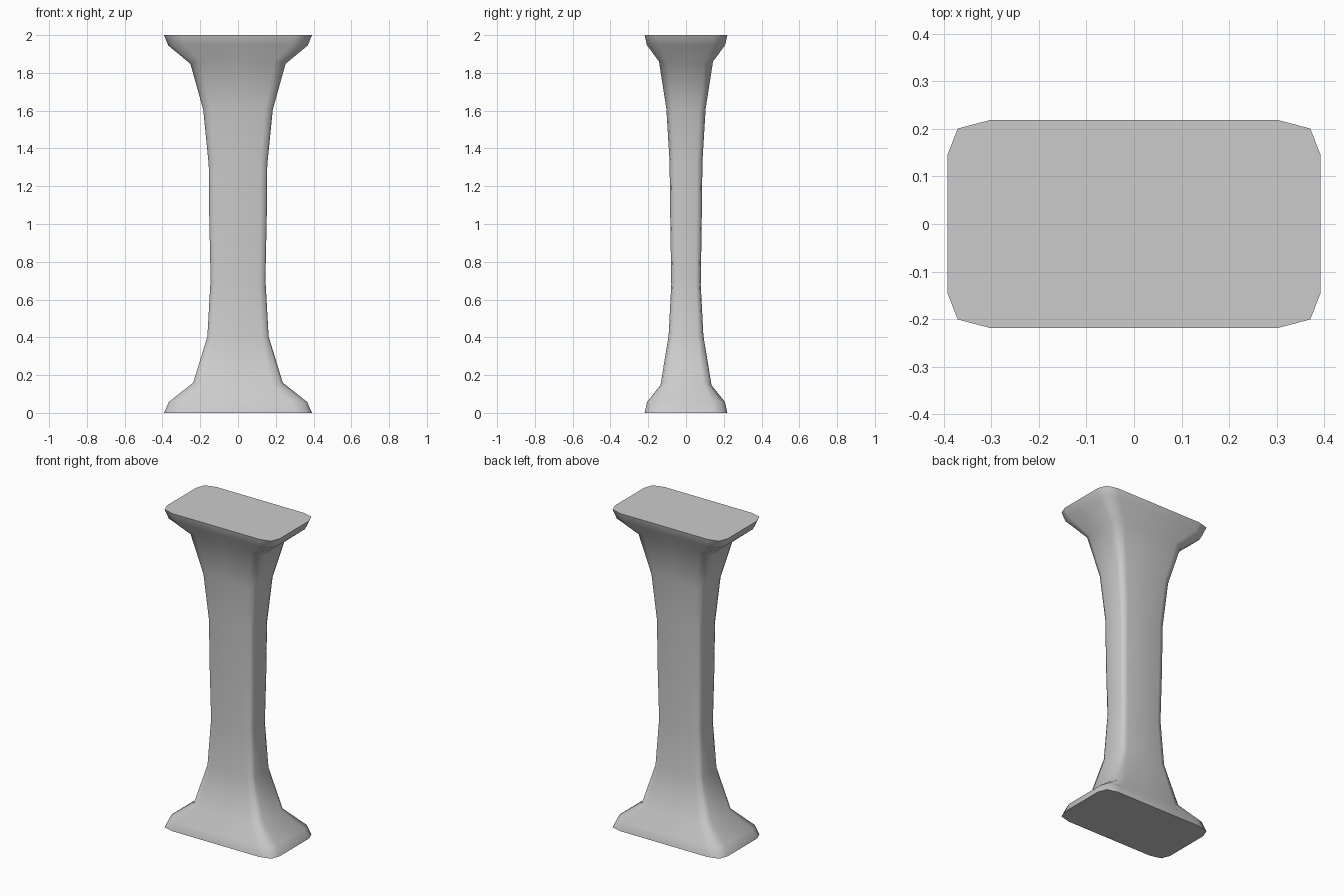
import bpy, bmesh, math

if "Cube" in bpy.data.objects:
    bpy.data.objects.remove(bpy.data.objects["Cube"])

# Rings from bottom to top: (z on x sides, half width x, z on y sides, half width y)
RINGS = [
    (0.0, 0.392, 0.0, 0.219),
    (0.058, 0.366, 0.058, 0.206),
    (0.16, 0.237, 0.147, 0.135),
    (0.405, 0.162, 0.41, 0.092),
    (0.71, 0.145, 0.68, 0.078),
    (1.02, 0.152, 1.0, 0.083),
    (1.315, 0.155, 1.33, 0.087),
    (1.605, 0.184, 1.61, 0.104),
    (1.848, 0.252, 1.86, 0.143),
    (1.945, 0.369, 1.947, 0.207),
    (2.0, 0.392, 2.0, 0.219),
]

# One rounded corner, as fractions of the half widths, with blend between the two z values
CORNER = [(1.0, 0.0, 0.0), (1.0, 0.67, 0.0), (0.946, 0.917, 0.5), (0.77, 1.0, 1.0), (0.0, 1.0, 1.0)]


def outline():
    """Mirror the corner round all four quadrants, counter-clockwise."""
    pts = CORNER[:-1]
    pts = pts + [(-x, y, t) for x, y, t in reversed(CORNER[1:])]
    return pts + [(-x, -y, t) for x, y, t in pts]


bm = bmesh.new()
shape = outline()
n = len(shape)
rings = []
for zx, hx, zy, hy in RINGS:
    rings.append([bm.verts.new((x * hx, y * hy, zx + (zy - zx) * t)) for x, y, t in shape])

# Flared sides
for a, b in zip(rings, rings[1:]):
    for i in range(n):
        j = (i + 1) % n
        bm.faces.new((a[i], a[j], b[j], b[i]))

# Flat caps
bm.faces.new(rings[0][::-1])
bm.faces.new(rings[-1])
bmesh.ops.recalc_face_normals(bm, faces=bm.faces)

mesh = bpy.data.meshes.new("pillar")
bm.to_mesh(mesh)
bm.free()
pillar = bpy.data.objects.new("pillar", mesh)
bpy.context.collection.objects.link(pillar)

# Smooth body, sharp cap edges
bpy.context.view_layer.objects.active = pillar
pillar.select_set(True)
bpy.ops.object.shade_smooth_by_angle(angle=math.radians(70))
